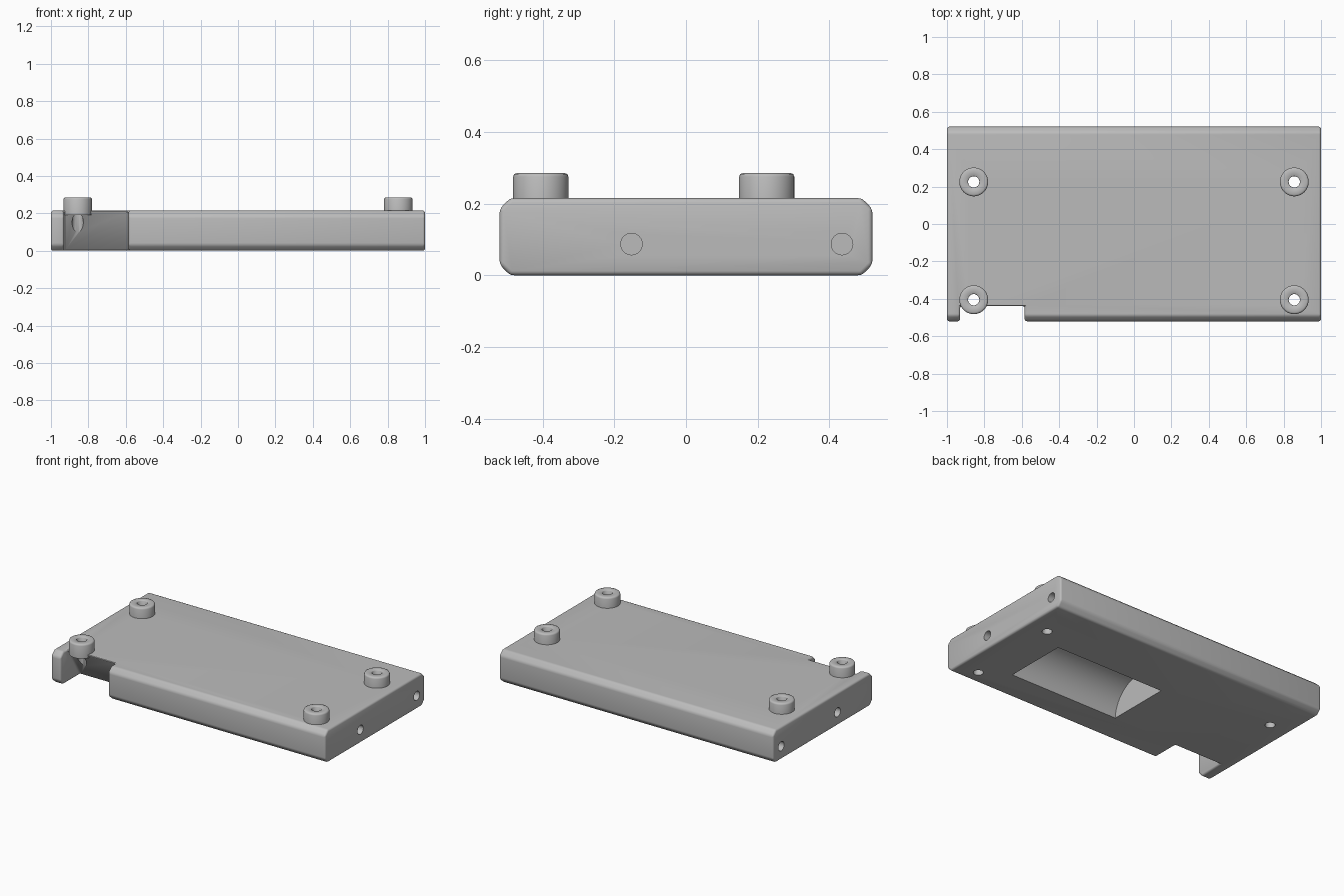
import bpy, bmesh, math
from mathutils import Matrix, Vector

if "Cube" in bpy.data.objects:
    bpy.data.objects.remove(bpy.data.objects["Cube"])

grey = bpy.data.materials.new("plain_grey")
grey.diffuse_color = (0.5, 0.5, 0.5, 1)
grey.use_nodes = True
grey.node_tree.nodes["Principled BSDF"].inputs["Base Color"].default_value = grey.diffuse_color


def add_object(name, bm):
    bmesh.ops.recalc_face_normals(bm, faces=bm.faces)
    mesh = bpy.data.meshes.new(name)
    bm.to_mesh(mesh)
    bm.free()
    mesh.materials.append(grey)
    obj = bpy.data.objects.new(name, mesh)
    bpy.context.collection.objects.link(obj)
    return obj


def extrude_x(name, profile, x0, x1):
    """Prism with a y-z profile running along x."""
    bm = bmesh.new()
    face = bm.faces.new([bm.verts.new((x0, y, z)) for y, z in profile])
    ext = bmesh.ops.extrude_face_region(bm, geom=[face])
    verts = [v for v in ext["geom"] if isinstance(v, bmesh.types.BMVert)]
    bmesh.ops.translate(bm, verts=verts, vec=(x1 - x0, 0, 0))
    return add_object(name, bm)


def cylinder(name, start, end, r, segments=32):
    start, end = Vector(start), Vector(end)
    axis = end - start
    rot = axis.to_track_quat("Z", "Y").to_matrix().to_4x4()
    bm = bmesh.new()
    bmesh.ops.create_cone(bm, cap_ends=True, segments=segments, radius1=r, radius2=r,
                          depth=axis.length,
                          matrix=Matrix.Translation((start + end) / 2) @ rot)
    return add_object(name, bm)


def cut(obj, cutter):
    cutter.hide_render = True
    mod = obj.modifiers.new("cut", "BOOLEAN")
    mod.operation, mod.solver, mod.object = "DIFFERENCE", "EXACT", cutter
    return cutter


def finish(obj, angle=32):
    """Apply the modifiers and smooth the rounded surfaces."""
    bpy.ops.object.select_all(action="DESELECT")
    obj.select_set(True)
    bpy.context.view_layer.objects.active = obj
    bpy.ops.object.convert(target="MESH")
    bpy.ops.object.shade_smooth_by_angle(angle=math.radians(angle))


# Plate with chamfered long edges
Y, H, C = 0.52, 0.215, 0.03
plate = extrude_x("plate", [(-Y, C), (-Y + C, 0), (Y - C, 0), (Y, C),
                            (Y, H - C), (Y - C, H), (-Y + C, H), (-Y, H - C)], -1, 1)
cutters = []

# Front notch with a wall that leans back underneath
notch = extrude_x("notch_cutter", [(-0.8, -0.1), (-0.255, -0.1), (-0.495, 0.3), (-0.8, 0.3)],
                  -0.93, -0.585)
cutters.append(cut(plate, notch))

# Softened edges
bevel = plate.modifiers.new("soft_edges", "BEVEL")
bevel.width, bevel.segments, bevel.limit_method = 0.012, 3, "ANGLE"
bevel.angle_limit = math.radians(30)

# Round-topped pocket underneath
cutters.append(cut(plate, cylinder("pocket_cutter", (-0.105, -0.087, -0.008),
                                   (0.686, -0.087, -0.008), 0.21, 64)))

# Screw holes through the plate, and blind holes in both ends
POSTS = [(x, y) for x in (-0.857, 0.857) for y in (-0.405, 0.225)]
for x, y in POSTS:
    cutters.append(cut(plate, cylinder("screw_cutter", (x, y, -0.1), (x, y, 0.4), 0.03)))
for side in (-1, 1):
    for y in (-0.152, 0.435):
        cutters.append(cut(plate, cylinder("end_hole_cutter", (side * 1.1, y, 0.087),
                                           (side * 0.8, y, 0.087), 0.03)))
finish(plate)
for c in cutters:
    bpy.data.objects.remove(c)

# Hollow standoffs on top
RING = [(0.03, 0.192), (0.077, 0.192), (0.077, 0.275), (0.074, 0.282),
        (0.067, 0.285), (0.033, 0.285), (0.03, 0.282)]
SEG = 48
for i, (px, py) in enumerate(POSTS):
    bm = bmesh.new()
    rings = []
    for s in range(SEG):
        a = 2 * math.pi * s / SEG
        rings.append([bm.verts.new((px + r * math.cos(a), py + r * math.sin(a), z))
                      for r, z in RING])
    for s in range(SEG):
        a, b = rings[s], rings[(s + 1) % SEG]
        for k in range(len(RING)):
            n = (k + 1) % len(RING)
            bm.faces.new((a[k], b[k], b[n], a[n]))
    finish(add_object(f"standoff_{i + 1}", bm), 50)
